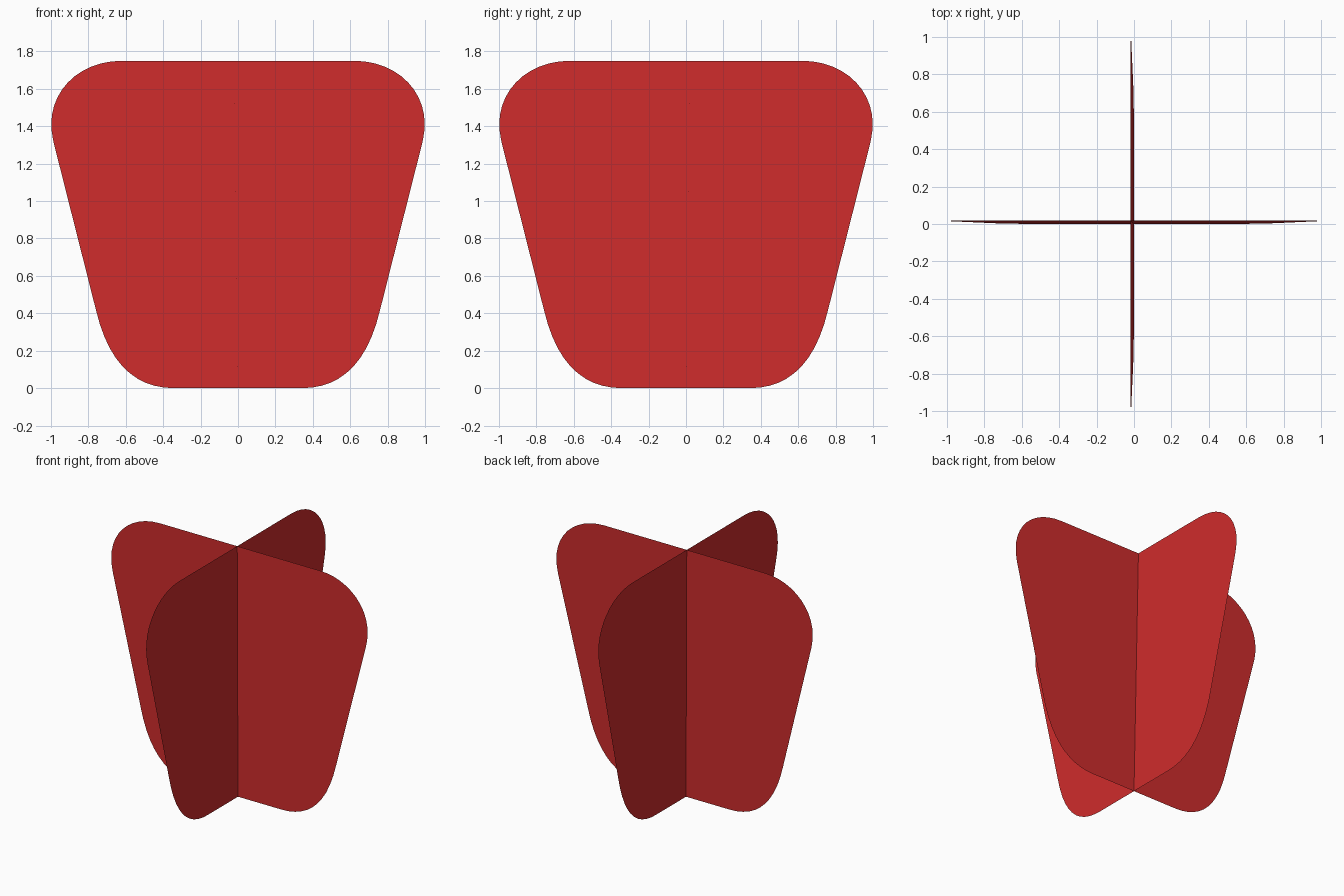
import bpy, bmesh
from mathutils import Vector
from mathutils.geometry import interpolate_bezier

if "Cube" in bpy.data.objects:
    bpy.data.objects.remove(bpy.data.objects["Cube"])

HEIGHT = 1.75
LEAN = 0.02

red = bpy.data.materials.new("red")
red.diffuse_color = (0.62, 0.025, 0.025, 1)
red.use_nodes = True
red.node_tree.nodes["Principled BSDF"].inputs["Base Color"].default_value = red.diffuse_color


def curve(pts, n=12):
    return interpolate_bezier(*[Vector((x, z, 0)) for x, z in pts], n)


# Right half of the rounded, tapering outline, bottom to top
half = curve([(0.34, 0), (0.54, 0), (0.69, 0.12), (0.76, 0.42)])
half += curve([(0.985, 1.31), (0.99, 1.335), (0.998, 1.37), (0.998, 1.41)], 4)
half += curve([(0.998, 1.41), (1.0, 1.60), (0.84, HEIGHT), (0.62, HEIGHT)])[1:]
outline = [(p.x, p.y) for p in half] + [(-p.x, p.y) for p in reversed(half)]


def panel(name, place):
    bm = bmesh.new()
    bm.faces.new([bm.verts.new(place(u, z, LEAN * z / HEIGHT)) for u, z in outline])
    mesh = bpy.data.meshes.new(name)
    bm.to_mesh(mesh)
    bm.free()
    mesh.materials.append(red)
    bpy.context.collection.objects.link(bpy.data.objects.new(name, mesh))


# Two thin crossing panels, each leaning very slightly
panel("cross_panel_wide", lambda u, z, d: (u, d, z))
panel("cross_panel_deep", lambda u, z, d: (-d, u, z))
